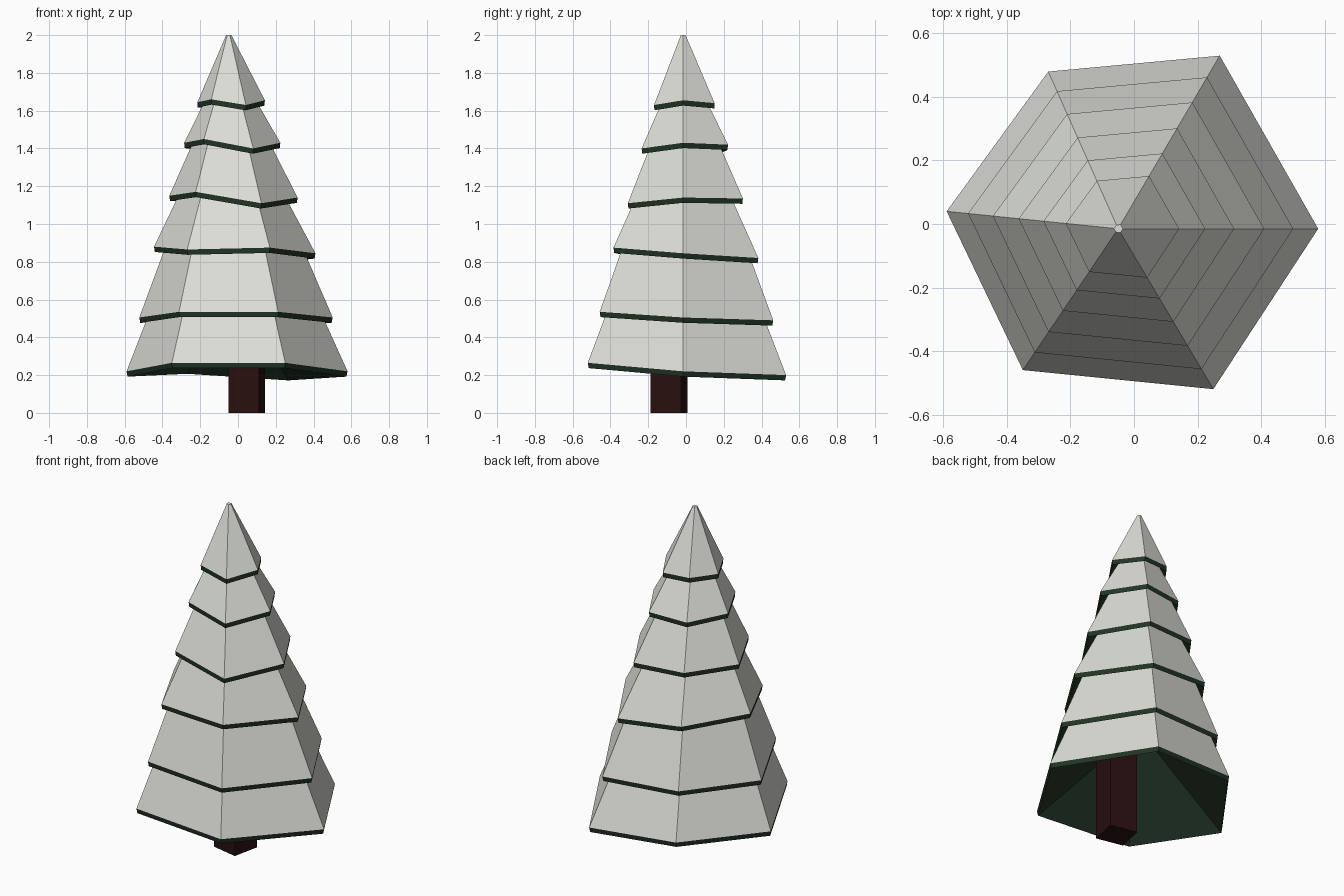
import bpy
import bmesh
import math
from mathutils import Vector

if "Cube" in bpy.data.objects:
    bpy.data.objects.remove(bpy.data.objects["Cube"], do_unlink=True)


def make_material(name, colour):
    material = bpy.data.materials.new(name)
    material.use_nodes = True
    material.diffuse_color = (*colour, 1)
    shader = material.node_tree.nodes["Principled BSDF"]
    shader.inputs["Base Color"].default_value = (*colour, 1)
    shader.inputs["Roughness"].default_value = 0.9
    return material


snow = make_material("snow white", (0.72, 0.73, 0.68))
needles = make_material("dark pine green", (0.016, 0.036, 0.019))
bark = make_material("dark brown bark", (0.022, 0.005, 0.005))


def finish_object(name, bm, materials):
    bmesh.ops.recalc_face_normals(bm, faces=bm.faces)
    mesh = bpy.data.meshes.new(name)
    bm.to_mesh(mesh)
    bm.free()
    for material in materials:
        mesh.materials.append(material)
    obj = bpy.data.objects.new(name, mesh)
    bpy.context.collection.objects.link(obj)
    return obj


# Irregular six-sided outline, measured from the trunk axis of the branches
AXIS = Vector((-0.05, -0.015, 0))
OUTLINE = [(0.63, 0), (0.32, 0.545), (-0.22, 0.495),
           (-0.54, 0.055), (-0.3, -0.445), (0.3, -0.505)]
RIM_HEIGHT = 0.028
TIP_SIZE = 0.024


def ring(bm, size, heights):
    return [bm.verts.new(AXIS + Vector((x * size, y * size, z)))
            for (x, y), z in zip(OUTLINE, heights)]


def bridge(bm, lower, upper, material_index):
    count = len(lower)
    for i in range(count):
        j = (i + 1) % count
        face = bm.faces.new((lower[i], lower[j], upper[j], upper[i]))
        face.material_index = material_index


def add_branch_tier(name, size, peak, heights):
    """Snowy cone with a green rim and a hollow green underside."""
    bm = bmesh.new()
    tip = ring(bm, TIP_SIZE, [peak] * len(OUTLINE))
    edge = ring(bm, size, heights)
    rim = ring(bm, size * 0.99, [z - RIM_HEIGHT for z in heights])
    bridge(bm, edge, tip, 0)
    bm.faces.new(tip).material_index = 0
    bridge(bm, rim, edge, 1)
    # Hollow underside
    middle = sum(heights) / len(heights)
    hollow = bm.verts.new(AXIS + Vector((0, 0, middle + 0.43 * size)))
    for i in range(len(rim)):
        face = bm.faces.new((rim[i - 1], rim[i], hollow))
        face.material_index = 1
    return finish_object(name, bm, (snow, needles))


# Six tiers, each slightly tilted: size, peak height, rim heights
tiers = {
    "lowest": (1, 1.58, (0.22, 0.2, 0.235, 0.22, 0.265, 0.265)),
    "second": (0.875, 1.75, (0.505, 0.49, 0.51, 0.505, 0.535, 0.535)),
    "third": (0.73, 1.68, (0.845, 0.82, 0.86, 0.88, 0.865, 0.875)),
    "fourth": (0.58, 1.83, (1.14, 1.135, 1.145, 1.15, 1.17, 1.11)),
    "fifth": (0.435, 1.88, (1.43, 1.42, 1.41, 1.43, 1.45, 1.4)),
    "top": (0.305, 2, (1.655, 1.64, 1.645, 1.645, 1.66, 1.63)),
}
for label, (size, peak, heights) in tiers.items():
    add_branch_tier(label + "_branch_tier", size, peak, heights)

# Square trunk, slightly turned
TRUNK_HEIGHT = 0.6
bm = bmesh.new()
bmesh.ops.create_cube(bm, size=1)
bmesh.ops.scale(bm, vec=(0.164, 0.164, TRUNK_HEIGHT), verts=bm.verts)
trunk = finish_object("trunk", bm, (bark,))
trunk.location = (0.047, -0.09, TRUNK_HEIGHT / 2)
trunk.rotation_euler.z = math.radians(-12)
